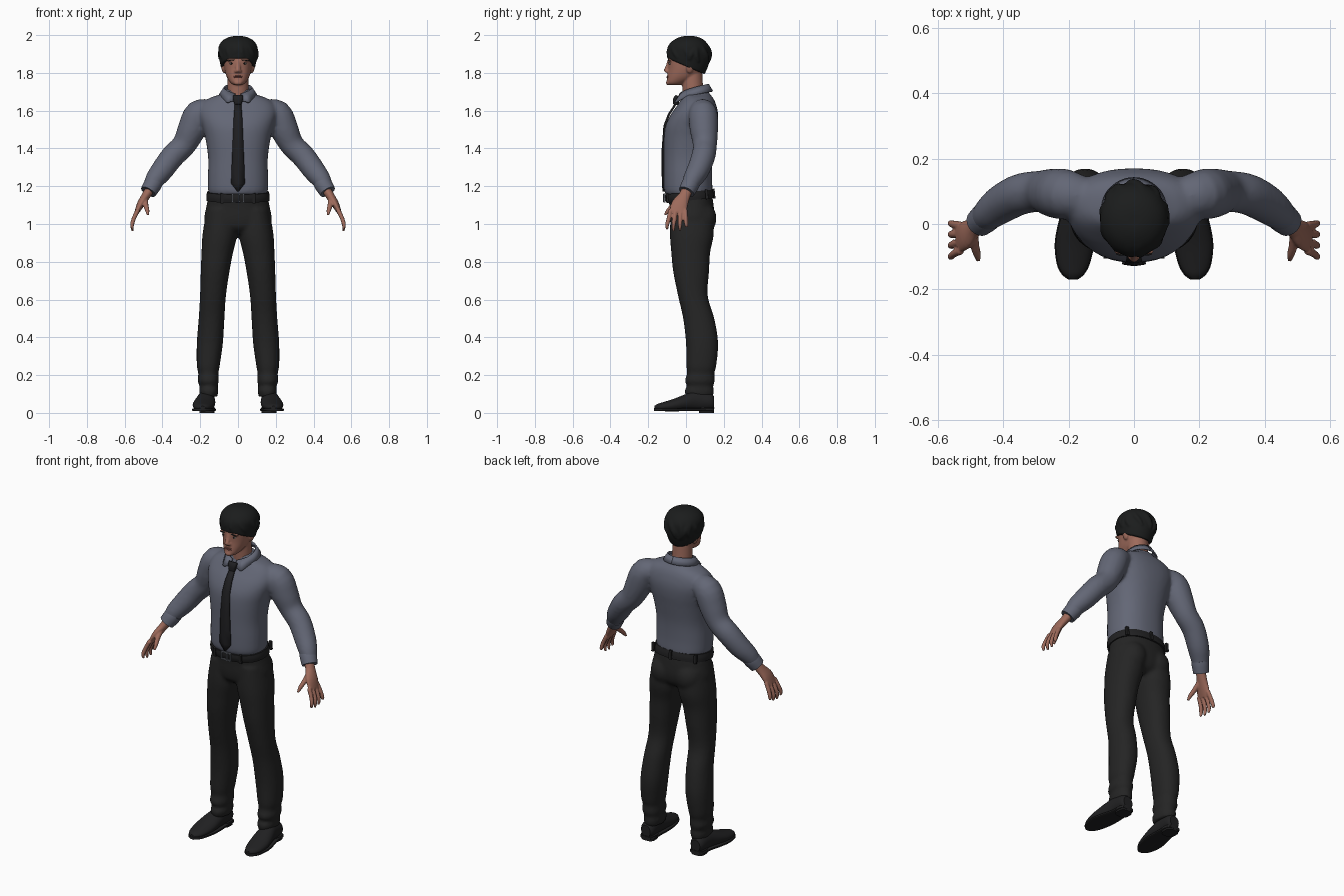
import bpy, bmesh, random
from math import sin, cos, pi, exp
from mathutils import Vector, Matrix

random.seed(4)
if "Cube" in bpy.data.objects:
    bpy.data.objects.remove(bpy.data.objects["Cube"])


def material(name, *rgb):
    m = bpy.data.materials.new(name)
    m.use_nodes = True
    m.diffuse_color = (*rgb, 1)
    bsdf = m.node_tree.nodes["Principled BSDF"]
    bsdf.inputs["Base Color"].default_value = (*rgb, 1)
    bsdf.inputs["Roughness"].default_value = 0.8
    return m


SHIRT = material("slate shirt", 0.125, 0.135, 0.18)
TROUSER = material("charcoal cloth", 0.018, 0.018, 0.018)
LEATHER = material("black leather", 0.015, 0.015, 0.016)
TIE = material("dark tie", 0.014, 0.014, 0.016)
HAIR = material("black hair", 0.011, 0.012, 0.012)
SKIN = material("skin", 0.34, 0.145, 0.105)
LIPS = material("lips", 0.22, 0.075, 0.06)
EYE = material("eye white", 0.4, 0.36, 0.33)
METAL = material("buckle metal", 0.12, 0.13, 0.15)


def spline(rows, steps=4):
    """Smooth a list of equal-length tuples."""
    rows = [Vector(r) for r in rows]
    out = []
    for i in range(len(rows) - 1):
        a, b = rows[max(i - 1, 0)], rows[i]
        c, d = rows[i + 1], rows[min(i + 2, len(rows) - 1)]
        for k in range(steps):
            t = k / steps
            out.append(0.5 * (2 * b + (c - a) * t + (2 * a - 5 * b + 4 * c - d) * t * t
                              + (3 * b - a - 3 * c + d) * t ** 3))
    return out + [rows[-1]]


def sweep(bm, rows, ref=(0, 1, 0), up=None, power=2.0, sides=28):
    """Skin rounded sections (x, y, z, width, depth) along a path."""
    rows = spline(rows)
    rings = []
    for i, r in enumerate(rows):
        p = Vector(r[:3])
        t = Vector(rows[min(i + 1, len(rows) - 1)][:3]) - Vector(rows[max(i - 1, 0)][:3])
        t = Vector(up) if up else t.normalized()
        v = Vector(ref)
        v = (v - t * v.dot(t)).normalized()
        u = v.cross(t)
        ring = []
        for k in range(sides):
            c, s = cos(2 * pi * k / sides), sin(2 * pi * k / sides)
            e = 2 / power
            ring.append(bm.verts.new(p + u * (r[3] * abs(c) ** e * (1 if c > 0 else -1))
                                     + v * (r[4] * abs(s) ** e * (1 if s > 0 else -1))))
        rings.append(ring)
    for a, b in zip(rings, rings[1:]):
        for k in range(sides):
            j = (k + 1) % sides
            bm.faces.new((a[k], a[j], b[j], b[k]))
    bm.faces.new(rings[0])
    bm.faces.new(rings[-1])


def loft(bm, rows, power=2.0):
    """Stack level sections (height, front, back, inner x, outer x)."""
    sweep(bm, [((i + o) / 2, (f + b) / 2, z, (o - i) / 2, (b - f) / 2)
               for z, f, b, i, o in rows], up=(0, 0, 1), power=power, sides=40)


def centred(rows):
    return [(z, f, b, -w, w) for z, f, b, w in rows]


def blob(bm, pos, size, roll=0.0):
    m = Matrix.Translation(pos) @ Matrix.Rotation(roll, 4, 'Y') @ Matrix.Diagonal((*size, 1))
    bmesh.ops.create_uvsphere(bm, u_segments=20, v_segments=12, radius=1, matrix=m)


def box(bm, pos, size):
    bmesh.ops.create_cube(bm, size=1, matrix=Matrix.Translation(pos) @ Matrix.Diagonal((*size, 1)))


def finish(bm, name, mat, mirror=False, voxel=0, smooth=4, thick=0, angle=0.7):
    bmesh.ops.recalc_face_normals(bm, faces=bm.faces)
    me = bpy.data.meshes.new(name)
    bm.to_mesh(me)
    bm.free()
    ob = bpy.data.objects.new(name, me)
    bpy.context.collection.objects.link(ob)
    me.materials.append(mat)
    bpy.ops.object.select_all(action='DESELECT')
    ob.select_set(True)
    bpy.context.view_layer.objects.active = ob
    bpy.ops.object.shade_smooth_by_angle(angle=angle)
    if mirror:
        ob.modifiers.new("mirror", 'MIRROR').use_mirror_merge = False
    if thick:
        m = ob.modifiers.new("thickness", 'SOLIDIFY')
        m.thickness, m.offset = thick, 0
    if voxel:
        m = ob.modifiers.new("blend", 'REMESH')
        m.mode, m.voxel_size, m.use_smooth_shade = 'VOXEL', voxel, True
        m = ob.modifiers.new("soften", 'SMOOTH')
        m.factor, m.iterations = 0.5, smooth
    return ob


# Shirt body and sleeves, blended into one surface
bm = bmesh.new()
loft(bm, centred([
    (1.15, -.10, .132, .146), (1.175, -.115, .14, .158), (1.25, -.118, .138, .159),
    (1.35, -.118, .142, .158), (1.45, -.117, .157, .172), (1.52, -.108, .168, .19),
    (1.58, -.08, .17, .205), (1.63, -.045, .16, .195), (1.665, -.022, .145, .155),
    (1.69, -.015, .125, .088), (1.715, -.01, .11, .068)]), 2.3)
for s in (1, -1):
    sweep(bm, [(s * x, y, z, r, r) for x, y, z, r in [
        (.13, .08, 1.60, .055), (.205, .09, 1.583, .076), (.245, .095, 1.50, .075),
        (.285, .10, 1.42, .064), (.345, .092, 1.36, .063), (.40, .065, 1.287, .06),
        (.44, .035, 1.235, .052), (.465, .013, 1.19, .04)]])
finish(bm, "shirt", SHIRT, voxel=.011)

bm = bmesh.new()
sweep(bm, [(.442, .03, 1.222, .046, .046), (.455, .02, 1.203, .047, .047),
           (.475, .003, 1.17, .043, .043)])
finish(bm, "shirt_cuffs", SHIRT, mirror=True)

# Folded collar with pointed tips
bm = bmesh.new()
for s in (1, -1):
    strip = []
    for k in range(25):
        a = 0.2 + (pi - 0.2) * k / 24
        tip = exp(-((a - 0.65) / 0.25) ** 2)
        top = 1.685 + .055 * ((1 - cos(a)) / 2) ** 0.6
        strip.append((bm.verts.new((s * .072 * sin(a), .042 - .075 * cos(a), top)),
                      bm.verts.new((s * .097 * sin(a), .045 - .095 * cos(a) - .025 * tip,
                                    top - .038 - .018 * tip))))
    for a, b in zip(strip, strip[1:]):
        bm.faces.new((a[0], b[0], b[1], a[1]))
finish(bm, "collar", SHIRT, thick=.008)

# Tie blade and knot
bm = bmesh.new()
edge = [[bm.verts.new((x, y + abs(x) * .15, z)) for x in (-w, 0, w)] for z, w, y in [
    (1.645, .016, -.05), (1.58, .021, -.092), (1.52, .024, -.115), (1.4, .029, -.124),
    (1.3, .033, -.125), (1.215, .036, -.123), (1.172, .003, -.12)]]
for a, b in zip(edge, edge[1:]):
    for k in (0, 1):
        bm.faces.new((a[k], a[k + 1], b[k + 1], b[k]))
finish(bm, "tie_blade", TIE, thick=.009)
bm = bmesh.new()
sweep(bm, [(0, -.042, 1.678, .027, .014), (0, -.05, 1.66, .026, .018),
           (0, -.056, 1.632, .018, .013)], power=3)
finish(bm, "tie_knot", TIE)

# Trousers: hips and both legs blended
bm = bmesh.new()
loft(bm, centred([(1.17, -.10, .135, .152), (1.10, -.088, .146, .166), (1.03, -.086, .15, .178),
                  (.98, -.075, .135, .16), (.95, -.04, .10, .09)]), 2.3)
for s in (1, -1):
    blob(bm, (s * .08, .08, 1.03), (.08, .082, .09))
    loft(bm, [(z, f, b, s * i, s * o) for z, f, b, i, o in [
        (1.08, -.08, .14, .01, .165), (.95, -.085, .147, .004, .187), (.85, -.078, .128, .026, .193),
        (.75, -.068, .122, .045, .197), (.62, -.042, .115, .064, .201), (.5, -.015, .15, .072, .208),
        (.37, 0, .17, .08, .218), (.25, .002, .16, .097, .218), (.21, .006, .15, .104, .21),
        (.17, -.006, .153, .102, .214), (.14, .006, .143, .108, .202), (.12, -.008, .148, .104, .206),
        (.085, .0, .142, .11, .2)]], 2.2)
finish(bm, "trousers", TROUSER, voxel=.011, smooth=2)

# Belt, loops and buckle, tipped slightly forward
bm = bmesh.new()
loft(bm, centred([(1.125, -.107, .146, .167), (1.147, -.112, .147, .168), (1.17, -.11, .143, .164)]), 2.3)
for x, y in ((.085, -.097), (.14, .11), (0, .147)):
    for s in (1, -1):
        box(bm, (s * x, y, 1.148), (.016, .014, .052))
tilt = Matrix.Rotation(0.1, 3, 'X')
bmesh.ops.rotate(bm, verts=bm.verts, cent=(0, .02, 1.15), matrix=tilt)
finish(bm, "belt", LEATHER)
bm = bmesh.new()
for s in (1, -1):
    box(bm, (s * .03, -.114, 1.138), (.008, .012, .048))
    box(bm, (0, -.114, 1.138 + s * .021), (.06, .012, .006))
box(bm, (.008, -.116, 1.138), (.006, .01, .042))
finish(bm, "belt_buckle", METAL)

# Shoes with soles and heel blocks
last = [(.165, .147, .055, .03, .035), (.165, .125, .06, .042, .046), (.168, .06, .065, .046, .055),
        (.175, 0, .055, .055, .045), (.182, -.06, .042, .058, .034), (.186, -.12, .033, .048, .024),
        (.187, -.152, .03, .032, .017), (.187, -.168, .028, .012, .008)]
bm = bmesh.new()
sweep(bm, last, ref=(0, 0, 1), up=(0, -1, 0))
finish(bm, "shoes", LEATHER, mirror=True)
bm = bmesh.new()
sweep(bm, [(x, y * 1.01, .017, w + .003, .008) for x, y, z, w, d in last],
      ref=(0, 0, 1), up=(0, -1, 0), power=5)
loft(bm, [(0, .068, .148, .125, .205), (.01, .068, .148, .125, .205), (.028, .065, .15, .122, .208)], 3)
finish(bm, "shoe_soles", LEATHER, mirror=True)

# Head, neck, ears and nose
bm = bmesh.new()
loft(bm, centred([
    (1.735, -.09, -.03, .022), (1.748, -.101, .0, .04), (1.78, -.099, .06, .06),
    (1.82, -.095, .095, .072), (1.87, -.096, .112, .078), (1.92, -.088, .108, .08),
    (1.96, -.05, .08, .055)]), 2.2)
sweep(bm, [(0, .04, 1.66, .056, .056), (0, .035, 1.73, .056, .055), (0, .03, 1.82, .055, .055)])
for s in (1, -1):
    blob(bm, (s * .078, .02, 1.828), (.011, .02, .031), s * .2)
    blob(bm, (s * .011, -.101, 1.808), (.009, .010, .008))
    blob(bm, (s * .036, -.084, 1.868), (.026, .010, .008))
sweep(bm, [(0, -.09, 1.865, .009, .008), (0, -.099, 1.835, .009, .012), (0, -.106, 1.813, .012, .013),
           (0, -.098, 1.802, .01, .01)], ref=(1, 0, 0), up=(0, 0, 1))
blob(bm, (0, -.094, 1.748), (.022, .012, .014))
finish(bm, "head", SKIN, voxel=.005, smooth=3)

# Facial details
for name, mat, z, x, y, size in (("eyes", EYE, 1.85, .034, -.085, (.013, .006, .005)),
                                 ("pupils", HAIR, 1.85, .034, -.089, (.005, .004, .005)),
                                 ("eyebrows", HAIR, 1.868, .036, -.091, (.02, .006, .0035))):
    bm = bmesh.new()
    blob(bm, (x, y, z), size, .08)
    finish(bm, name, mat, mirror=True)
bm = bmesh.new()
for z in (1.782, 1.775):
    blob(bm, (0, -.096, z), (.023, .007, .004))
finish(bm, "lips", LIPS)

# Hair cap trimmed along a sloping hairline, plus wavy locks
bm = bmesh.new()
loft(bm, centred([
    (1.765, -.09, .08, .07), (1.80, -.095, .102, .083), (1.85, -.099, .122, .095),
    (1.90, -.10, .128, .103), (1.94, -.094, .122, .102), (1.97, -.07, .1, .083),
    (1.988, -.038, .07, .052), (1.995, -.01, .04, .022)]))
cut = bmesh.ops.bisect_plane(bm, geom=bm.verts[:] + bm.edges[:] + bm.faces[:],
                             plane_co=(0, -.1, 1.878), plane_no=(0, .43, 1), clear_inner=True)
bmesh.ops.holes_fill(bm, edges=[e for e in bm.edges if e.is_boundary])
for k in range(18):
    a = 2 * pi * k / 18
    end = 1.72 + .22 * sin(a) + random.uniform(-.08, .08)
    path = []
    for j in range(6):
        f = .35 + (end - .35) * j / 5
        b = a + .35 * sin(f * 2 + k)
        r = .006 + .013 * sin(pi * (j + .6) / 6.2)
        path.append((.096 * sin(f) * cos(b), .015 + .108 * sin(f) * sin(b), 1.886 + .098 * cos(f), r, r))
    sweep(bm, path, ref=(-sin(a), cos(a), 0), sides=10)
finish(bm, "hair", HAIR, voxel=.006, smooth=2)

# Hands: palm, four fingers and thumb
bm = bmesh.new()
sweep(bm, [(.46, .012, 1.195, .026, .03), (.487, -.008, 1.15, .023, .031),
           (.515, -.033, 1.105, .02, .044), (.537, -.045, 1.06, .012, .044)])
for k in range(4):
    y, tip = -.082 + .026 * k, -.1 + .034 * k
    low = (.972, .962, .965, .985)[k]
    sweep(bm, [(.53, y, 1.075, .012, .012), (.551, (y + tip) / 2, 1.03, .0115, .0115),
               (.561, tip, .995, .0105, .0105), (.557, tip, low, .006, .006)], sides=12)
sweep(bm, [(.492, -.025, 1.135, .016, .016), (.488, -.065, 1.1, .014, .014),
           (.48, -.095, 1.07, .0115, .0115), (.477, -.112, 1.047, .006, .006)], ref=(1, 0, 0), sides=12)
finish(bm, "hands", SKIN, mirror=True, voxel=.0045, smooth=2)
